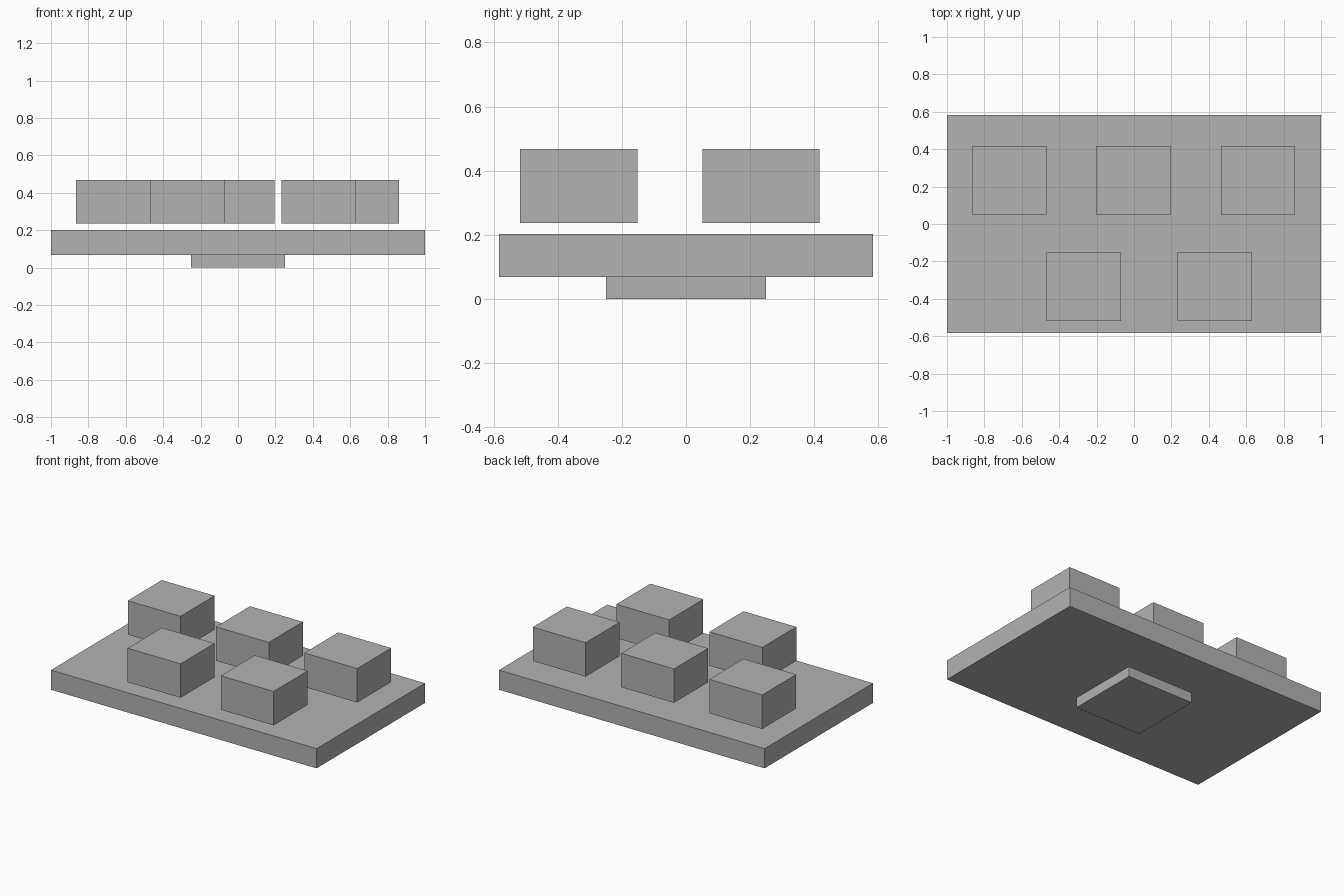
import bpy

if "Cube" in bpy.data.objects:
    bpy.data.objects.remove(bpy.data.objects["Cube"])

grey = bpy.data.materials.new("plain grey")
grey.diffuse_color = (0.45, 0.45, 0.45, 1)
grey.use_nodes = True
grey.node_tree.nodes["Principled BSDF"].inputs["Base Color"].default_value = grey.diffuse_color


def box(name, centre, size):
    """Box from its x, y centre with z at the bottom, and its full size."""
    x, y, z = centre
    bpy.ops.mesh.primitive_cube_add(size=1, location=(x, y, z + size[2] / 2))
    ob = bpy.context.object
    ob.name = name
    ob.scale = size
    bpy.ops.object.transform_apply(location=False, rotation=False, scale=True)
    ob.data.materials.append(grey)
    return ob


# Small square foot and the wide slab it carries
box("foot", (0, 0, 0), (0.5, 0.5, 0.068))
box("slab", (0, 0, 0.068), (2.0, 1.166, 0.134))

# Five blocks floating just above the slab: three at the back, two in front
rows = {"back": (0.234, (-0.667, -0.003, 0.663)),
        "front": (-0.335, (-0.269, 0.432))}
for row, (y, xs) in rows.items():
    for i, x in enumerate(xs, 1):
        box(f"{row}_block_{i}", (x, y, 0.237), (0.398, 0.366, 0.231))
